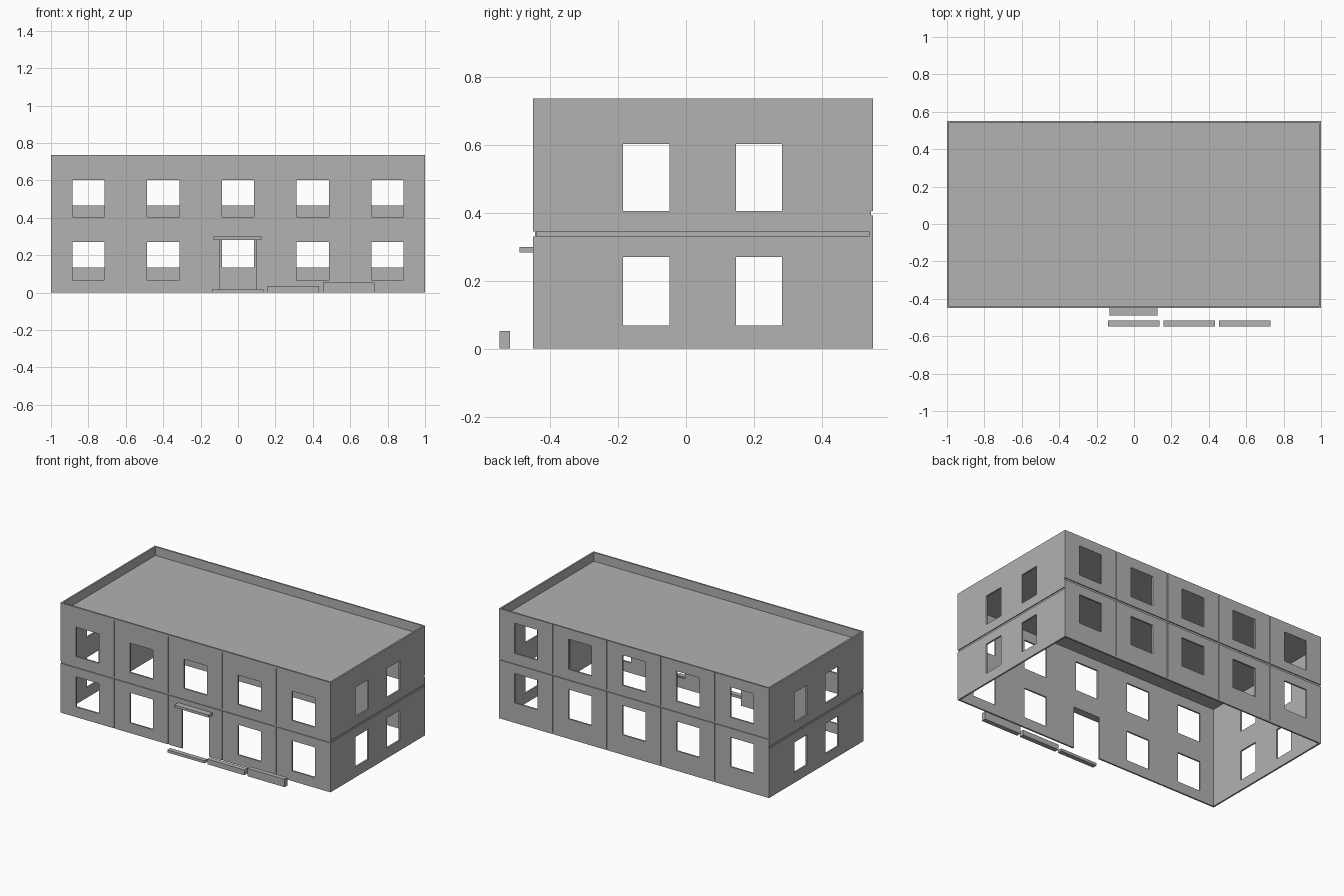
import bpy
import bmesh
from mathutils import Vector

if "Cube" in bpy.data.objects:
    bpy.data.objects.remove(bpy.data.objects["Cube"], do_unlink=True)

# Overall sizes
LEFT, RIGHT, FRONT, BACK, TOP = -1.0, 1.0, -0.45, 0.55, 0.735
WALL, GROOVE = 0.011, 0.006
FLOORS = [(0.068, 0.27), (0.405, 0.602)]
SEAM = (0.33, 0.344)
BAYS = [-0.8, -0.4, 0, 0.4, 0.8]

grey = bpy.data.materials.new("plain_grey")
grey.use_nodes = True
colour = (0.445, 0.445, 0.445, 1)
grey.diffuse_color = colour
grey.node_tree.nodes["Principled BSDF"].inputs["Base Color"].default_value = colour


def boxes(name, spans):
    """One object holding a box for each ((x0, x1), (y0, y1), (z0, z1))."""
    bm = bmesh.new()
    for span in spans:
        lo, hi = Vector([s[0] for s in span]), Vector([s[1] for s in span])
        verts = bmesh.ops.create_cube(bm, size=1)["verts"]
        bmesh.ops.scale(bm, vec=hi - lo, verts=verts)
        bmesh.ops.translate(bm, vec=(lo + hi) / 2, verts=verts)
    mesh = bpy.data.meshes.new(name)
    bm.to_mesh(mesh)
    bm.free()
    mesh.materials.append(grey)
    obj = bpy.data.objects.new(name, mesh)
    bpy.context.collection.objects.link(obj)
    return obj


def carve(obj, *cutters):
    """Cut the cutters out of the object, then discard them."""
    for cutter in cutters:
        cutter.hide_render = True
        mod = obj.modifiers.new("cut", "BOOLEAN")
        mod.operation = "DIFFERENCE"
        mod.solver = "EXACT"
        mod.object = cutter
    graph = bpy.context.evaluated_depsgraph_get()
    mesh = bpy.data.meshes.new_from_object(obj.evaluated_get(graph))
    obj.modifiers.clear()
    obj.data = mesh
    for cutter in cutters:
        bpy.data.objects.remove(cutter, do_unlink=True)


def around(centre, half):
    return (centre - half, centre + half)


def long_wall(name, outer, inward, flipped, door):
    """Five-bay wall; the flipped one has its openings mirrored in height."""
    def height(z0, z1):
        return (TOP - z1, TOP - z0) if flipped else (z0, z1)

    depth = sorted((outer, outer + inward * WALL))
    through = around(outer, 0.1)
    shallow = around(outer, GROOVE)
    wall = boxes(name, [((LEFT, RIGHT), depth, (0, TOP))])
    openings = []
    for level, (z0, z1) in enumerate(FLOORS):
        for x in BAYS:
            if door and level == 0 and x == 0:
                openings.append((around(x, 0.1), through, (-0.1, 0.282)))
            else:
                openings.append((around(x, 0.086), through, height(z0, z1)))
    upright = [(around(x + 0.2, 0.003), shallow, height(-0.1, TOP - 0.012))
               for x in BAYS[:-1]]
    level_seam = [((LEFT - 0.1, RIGHT + 0.1), shallow, height(*SEAM))]
    carve(wall, boxes("openings", openings), boxes("upright_seams", upright),
          boxes("level_seam", level_seam))


def side_wall(name, outer, inward):
    """Two-bay end wall fitted between the long walls."""
    depth = sorted((outer, outer + inward * WALL))
    wall = boxes(name, [(depth, (FRONT + WALL, BACK - WALL), (0, TOP))])
    openings = [(around(outer, 0.1), around(y, 0.068), z)
                for y in (-0.117, 0.215) for z in FLOORS]
    seam = [(around(outer, GROOVE), (FRONT - 0.1, BACK + 0.1), SEAM)]
    carve(wall, boxes("openings", openings), boxes("level_seam", seam))


# Walls
long_wall("front_wall", FRONT, 1, flipped=False, door=True)
long_wall("back_wall", BACK, -1, flipped=True, door=False)
side_wall("left_wall", RIGHT, -1)
side_wall("right_wall", LEFT, 1)

# Flat roof set down behind the parapet
boxes("roof", [((LEFT + WALL, RIGHT - WALL), (FRONT + WALL, BACK - WALL), (0.668, 0.676))])

# Canopy over the door
boxes("door_canopy", [((-0.13, 0.125), (-0.49, FRONT), (0.282, 0.299))])

# Row of step blocks, each taller than the last
for i in range(3):
    x = -0.14 + i * 0.297
    boxes(f"step_{i + 1}", [((x, x + 0.275), (-0.548, -0.517), (0, 0.0175 * (i + 1)))])
